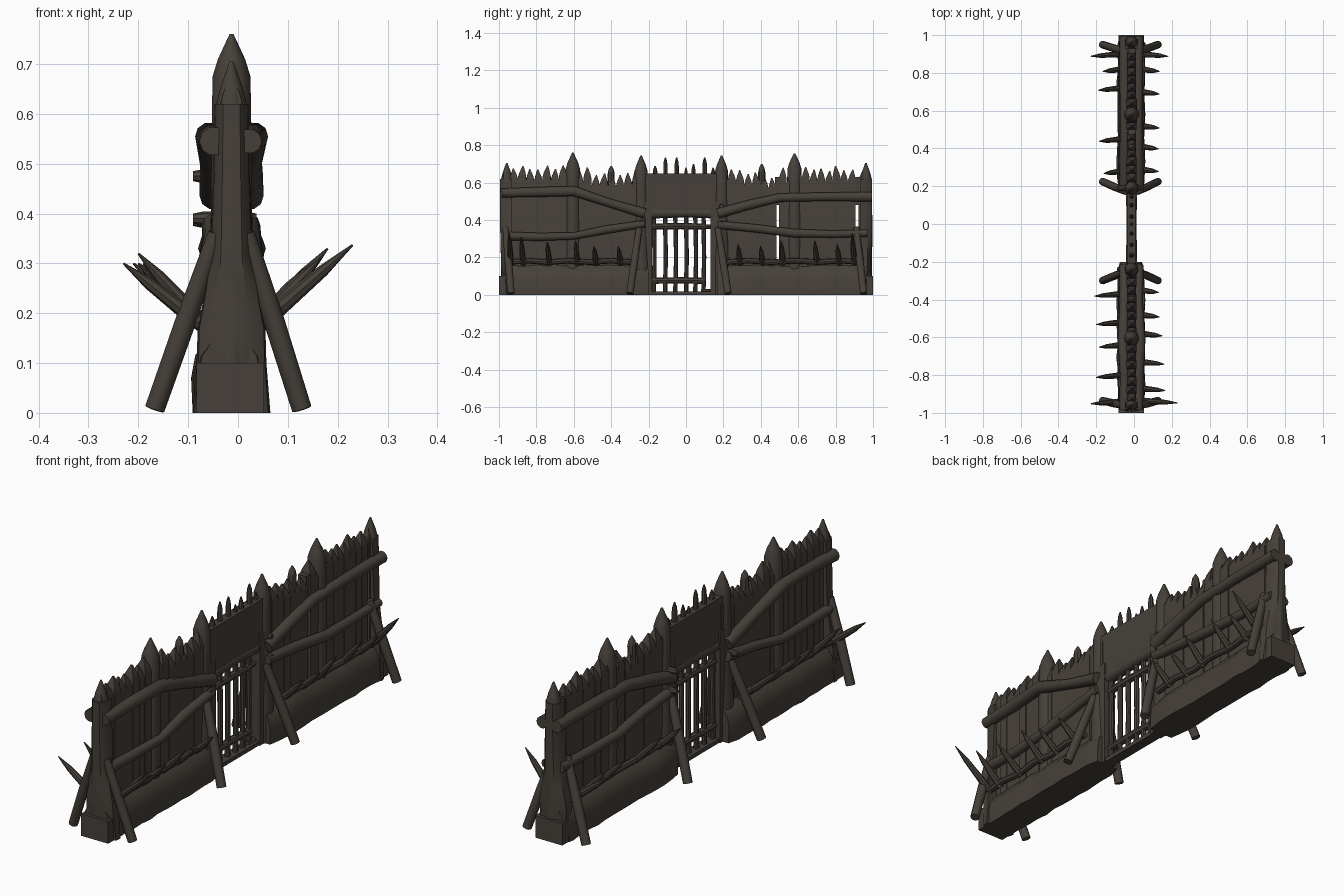
import bpy, bmesh, math, random
from mathutils import Vector

if "Cube" in bpy.data.objects:
    bpy.data.objects.remove(bpy.data.objects["Cube"])

random.seed(4)
CX = -0.013  # wall centre line in x

wood = bpy.data.materials.new("dark_brown_wood")
wood.diffuse_color = (0.061, 0.051, 0.041, 1)
wood.use_nodes = True
wood.node_tree.nodes["Principled BSDF"].inputs["Base Color"].default_value = wood.diffuse_color


def finish(name, bm):
    bmesh.ops.recalc_face_normals(bm, faces=bm.faces)
    me = bpy.data.meshes.new(name)
    bm.to_mesh(me)
    bm.free()
    me.materials.append(wood)
    ob = bpy.data.objects.new(name, me)
    bpy.context.collection.objects.link(ob)
    return ob


def skin(bm, rings):
    """Bridge a list of equal point rings and cap both ends."""
    vs = [[bm.verts.new(p) for p in r] for r in rings]
    n = len(vs[0])
    for a, b in zip(vs, vs[1:]):
        for i in range(n):
            bm.faces.new((a[i], a[(i + 1) % n], b[(i + 1) % n], b[i]))
    bm.faces.new(vs[0])
    bm.faces.new(vs[-1])


def log(bm, pts, radii, sides=10, flat=1.0):
    """Tapered round timber along a path."""
    pts = [Vector(p) for p in pts]
    rings = []
    for i, p in enumerate(pts):
        t = (pts[min(i + 1, len(pts) - 1)] - pts[max(i - 1, 0)]).normalized()
        ref = Vector((1, 0, 0)) if abs(t.x) < 0.9 else Vector((0, 1, 0))
        u = (ref - t * ref.dot(t)).normalized()
        v = t.cross(u)
        rings.append([p + (u * math.cos(a) * flat + v * math.sin(a)) * radii[i]
                      for a in (2 * math.pi * k / sides for k in range(sides))])
    skin(bm, rings)


def box(bm, x0, x1, y0, y1, z0, z1):
    skin(bm, [[(x0, y0, z), (x1, y0, z), (x1, y1, z), (x0, y1, z)] for z in (z0, z1)])


# Large pointed posts
for y, top, r in [(-0.958, 0.705, 0.032), (-0.605, 0.76, 0.04), (-0.24, 0.745, 0.037),
                  (0.19, 0.745, 0.037), (0.58, 0.757, 0.04), (0.962, 0.705, 0.033)]:
    bm = bmesh.new()
    foot = 1.25 if abs(y) < 0.3 else 1.0
    zs = (0, 0.18, 0.34, top - 0.2, top - 0.085, top - 0.05, top)
    rs = (r * foot, r * foot, r * 1.05, r, r * 0.95, r * 0.68, 0.004)
    log(bm, [(CX, y, z) for z in zs], rs, 12)
    finish("pointed_post", bm)

# Flared ends of the wall
for s in (-1, 1):
    bm = bmesh.new()
    prof = [(0, .078, .95), (.1, .07, .96), (.17, .068, .965), (.22, .058, .965), (.32, .042, .968),
            (.5, .036, .97), (.62, .034, .97)]
    rings = []
    for z, hw, ye in prof:
        c, yo, yi = CX, s * (ye + 0.025), s * 0.93
        rings.append([(c - hw, yi, z), (c + hw, yi, z), (c + hw * .95, yo - s * .02, z),
                      (c + hw * .5, yo, z), (c - hw * .5, yo, z), (c - hw * .95, yo - s * .02, z)])
    skin(bm, rings)
    box(bm, CX - 0.07, CX + 0.065, s * 0.95, s * 1.0, 0, 0.1)
    finish("flared_end", bm)

# Upright planks with pointed tops; narrow slits are left between some runs
def top_height(y):
    dip = 0.045 * math.exp(-((abs(y) - 0.42) / 0.1) ** 2)
    return 0.668 - dip

bm = bmesh.new()
for y0, y1 in [(-0.985, -0.2), (0.18, 0.484), (0.497, 0.907), (0.923, 0.985)]:
    n = max(1, round((y1 - y0) / 0.043))
    w = (y1 - y0) / n
    for i in range(n):
        a, b = y0 + i * w, y0 + (i + 1) * w
        m = (a + b) / 2 + random.uniform(-.007, .007)
        d = random.uniform(0.022, 0.028)
        top = top_height(m) + random.uniform(-0.005, 0.03)
        rings = []
        for z, k in [(0, 1), (top - 0.06, 1), (top - 0.035, 0.72), (top, 0.12)]:
            rings.append([(CX - d * k, m + (a - m) * k, z), (CX, m + (a - m) * k * 1.02, z),
                          (CX + d * k, m + (a - m) * k, z), (CX + d * k, m + (b - m) * k, z),
                          (CX, m + (b - m) * k * 1.02, z), (CX - d * k, m + (b - m) * k, z)])
        skin(bm, rings)
for y in (0.49, 0.915):  # short fillers closing the slits at the top
    box(bm, CX - 0.02, CX + 0.02, y - 0.015, y + 0.015, 0.48, 0.63)
finish("wall_planks", bm)

# Taller small stakes on the wall top and over the gate
bm = bmesh.new()
for y, top, r in [(-0.4, 0.69, .018), (0.405, 0.70, .018), (-0.11, 0.735, .011), (-0.05, 0.735, .011),
                  (0.04, 0.70, .011), (0.10, 0.735, .012), (-0.165, 0.69, .013), (0.0, 0.68, .01),
                  (0.145, 0.68, .012)]:
    log(bm, [(CX, y, 0.5), (CX, y, top - 0.045), (CX, y, top - .02), (CX, y, top)],
        [r, r * 1.05, r * .8, 0.003], 8)
finish("top_stakes", bm)

# Earth-coloured banked base on either side of the gate
for y0, y1 in [(-0.985, -0.2), (0.165, 0.985)]:
    bm = bmesh.new()
    prof = [(-.075, 0), (.07, 0), (.068, .07), (.06, .115), (.04, .14), (.015, .17),
            (-.02, .17), (-.05, .14), (-.07, .115), (-.078, .07)]
    rings = []
    for i in range(15):
        y = y0 + (y1 - y0) * i / 14
        k = random.uniform(0.92, 1.04) * (0.85 if i in (0, 14) else 1)
        rings.append([(CX + x * k, y, z * (0.9 + 0.1 * k)) for x, z in prof])
    skin(bm, rings)
    finish("banked_base", bm)

# Gate: lintel panel, jambs, sill and header beam
bm = bmesh.new()
box(bm, CX - 0.022, CX + 0.022, -0.22, 0.19, 0.43, 0.65)
box(bm, CX - 0.03, CX + 0.03, -0.23, -0.182, 0, 0.5)
box(bm, CX - 0.03, CX + 0.03, 0.132, 0.2, 0, 0.5)
box(bm, CX - 0.025, CX + 0.025, -0.2, 0.16, 0, 0.018)
log(bm, [(CX, -0.22, 0.435), (CX, 0, 0.44), (CX, 0.19, 0.435)], [.03, .026, .03])
finish("gate_frame", bm)

# Gate lattice
bm = bmesh.new()
for y in (-0.172, -0.112, -0.057, 0.0, 0.05, 0.093):
    r = 0.012
    log(bm, [(CX, y, 0.01), (CX, y + .004, 0.2), (CX, y, 0.44)], [r, r * .95, r], 8)
for z in (0.075, 0.365):
    log(bm, [(CX, -0.19, z), (CX, -0.03, z + .003), (CX, 0.1, z)], [.016, .017, .016], 8)
log(bm, [(CX, 0.08, 0.365), (CX, 0.15, 0.365)], [.012, .012], 8)
log(bm, [(CX, 0.08, 0.02), (CX, 0.15, 0.02)], [.012, .012], 8)
finish("gate_lattice", bm)

# Long crossbeams, repeated on both faces
beams = [[(-0.985, 0.545), (-0.8, 0.55), (-0.6, 0.555), (-0.42, 0.495), (-0.22, 0.435)],
         [(-0.96, 0.315), (-0.78, 0.31), (-0.6, 0.315), (-0.42, 0.35), (-0.22, 0.38)],
         [(0.17, 0.435), (0.33, 0.48), (0.5, 0.52), (0.75, 0.525), (0.995, 0.525)],
         [(0.17, 0.375), (0.38, 0.355), (0.58, 0.33), (0.78, 0.325), (0.97, 0.33)]]
for s in (-1, 1):
    bm = bmesh.new()
    for path in beams:
        r = 0.026 if path[1][1] > 0.4 else 0.022
        log(bm, [(CX + s * (0.045 if 0.5 < abs(y) < 0.7 else 0.036), y, z) for y, z in path],
            [r * random.uniform(.9, 1.1) for _ in path])
    # knob ends at the gate posts
    for y, z in [(-0.24, 0.39), (0.19, 0.385), (0.19, 0.475)]:
        reach = 0.05 if s > 0 else 0.077
        log(bm, [(CX, y, z), (CX + s * (reach - .02), y, z), (CX + s * reach, y, z)],
            [.016, .014, .01], 8)
    # low rails carrying the spikes
    for y0, y1 in [(-0.96, -0.29), (0.21, 0.95)]:
        pts = [(CX + s * (.052 + .006 * (i % 2)), y0 + (y1 - y0) * i / 6, 0.175 + .008 * (i % 2))
               for i in range(7)]
        log(bm, pts, [.015] * 7, 8)
    finish("crossbeams", bm)

# Slanting spikes: (y, tip x, tip z)
spikes = [(.9, .18, .33), (.82, .135, .27), (.7, .135, .29), (.52, .135, .29), (.41, .13, .26),
          (.29, .13, .27), (-.35, .13, .26), (-.48, .135, .26), (-.58, .15, .29), (-.73, .16, .285),
          (-.87, .165, .31), (-.935, .23, .337),
          (.9, -.23, .30), (.82, -.165, .28), (.72, -.19, .30), (.45, -.185, .30), (.28, -.16, .27),
          (-.37, -.21, .30), (-.52, -.2, .30), (-.64, -.185, .29), (-.8, -.2, .32), (-.94, -.23, .30)]
bm = bmesh.new()
for y, x, z in spikes:
    s = 1 if x > 0 else -1
    a, b = Vector((CX + s * .045, y, .165)), Vector((x, y - .012, z))
    log(bm, [a, a.lerp(b, .25), a.lerp(b, .7), b], [.014, .016, .012, .002], 8)
finish("spikes", bm)

# Leaning braces at the ends and beside the gate
bm = bmesh.new()
for s in (-1, 1):
    foot = 0.128 if s > 0 else -0.167
    for y0, y1 in [(-0.965, -0.935), (-0.25, -0.3), (0.17, 0.225), (0.91, 0.95)]:
        a, b = Vector((CX + s * .03, y0, .36)), Vector((foot, y1, .008))
        log(bm, [a, a.lerp(b, .5), b], [.017, .021, .02])
bmesh.ops.translate(bm, verts=[v for v in bm.verts if v.co.z < 0], vec=(0, 0, 0))
for v in bm.verts:
    v.co.z = max(v.co.z, 0)
finish("leaning_braces", bm)

# Smooth shading with crisp edges
for ob in bpy.data.objects:
    ob.select_set(True)
bpy.context.view_layer.objects.active = bpy.data.objects[0]
bpy.ops.object.shade_smooth_by_angle(angle=math.radians(40))
